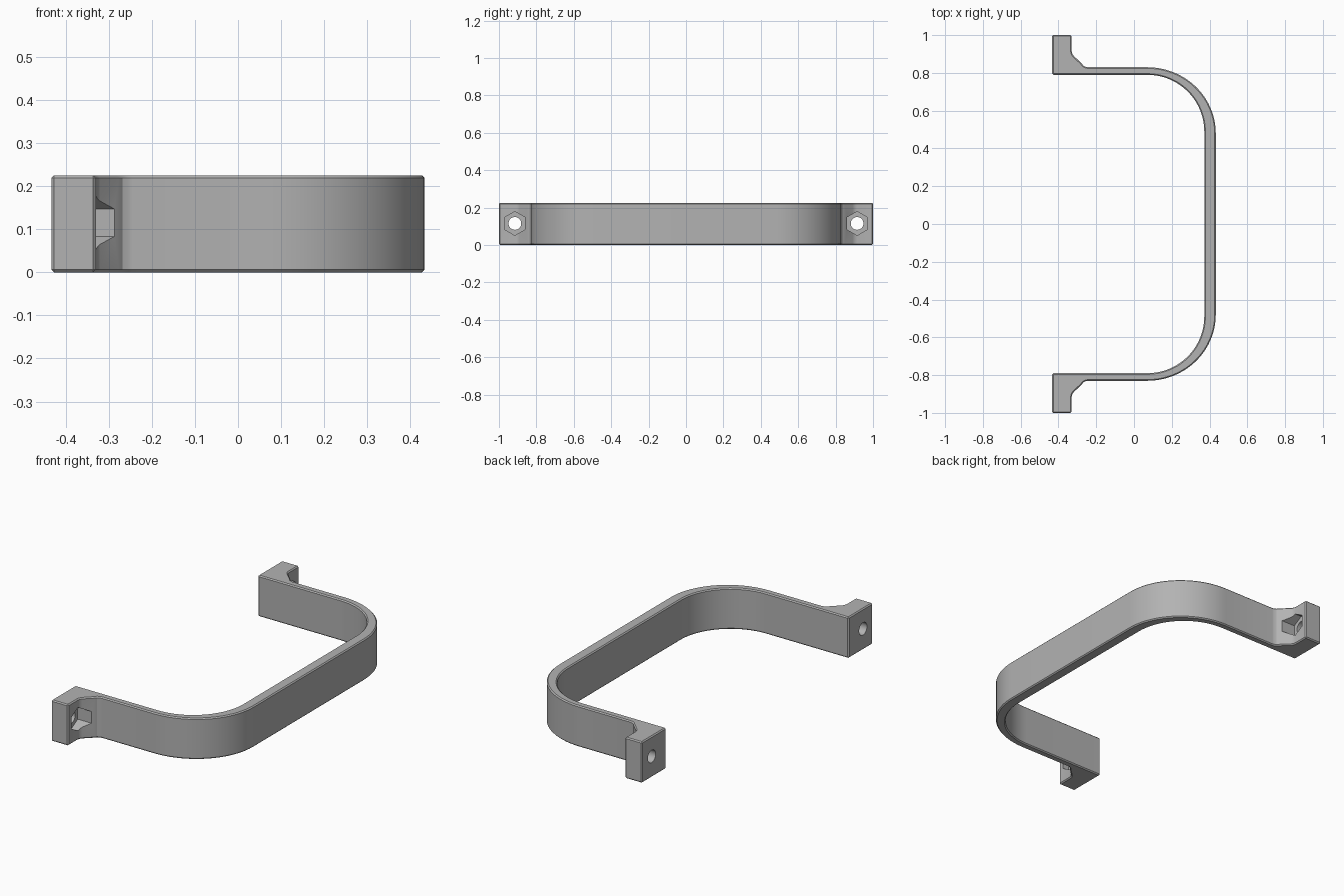
import bpy, bmesh, math
from mathutils import Matrix

cube = bpy.data.objects.get("Cube")
if cube:
    bpy.data.objects.remove(cube, do_unlink=True)

HEIGHT = 0.225
BOLT_Y, BOLT_Z = 0.915, 0.115

grey = bpy.data.materials.new("satin grey")
grey.use_nodes = True
colour = (0.45, 0.45, 0.45, 1)
grey.diffuse_color = colour
grey.node_tree.nodes["Principled BSDF"].inputs["Base Color"].default_value = colour


def arc(cx, cy, rx, ry, steps=20):
    """Quarter arc from the +y side round to the +x side."""
    angles = [math.pi / 2 * (1 - i / steps) for i in range(steps + 1)]
    return [(cx + rx * math.cos(a), cy + ry * math.sin(a)) for a in angles]


def make_object(name, bm):
    mesh = bpy.data.meshes.new(name)
    bmesh.ops.recalc_face_normals(bm, faces=bm.faces)
    bm.to_mesh(mesh)
    bm.free()
    mesh.materials.append(grey)
    obj = bpy.data.objects.new(name, mesh)
    bpy.context.collection.objects.link(obj)
    return obj


def cutter(name, sides, radius, x0, x1, y):
    """Prism along x, with a corner pointing up."""
    bm = bmesh.new()
    place = (Matrix.Translation(((x0 + x1) / 2, y, BOLT_Z))
             @ Matrix.Rotation(math.pi / 2, 4, 'Y')
             @ Matrix.Rotation(math.pi / 2, 4, 'Z'))
    # Turn the prism so that a corner lies on the vertical axis
    bmesh.ops.create_cone(bm, cap_ends=True, segments=sides, radius1=radius,
                          radius2=radius, depth=x1 - x0, matrix=place)
    top = max(bm.verts, key=lambda v: v.co.z).co.z
    if top < BOLT_Z + radius * 0.99:
        bmesh.ops.rotate(bm, verts=bm.verts, cent=(0, y, BOLT_Z),
                         matrix=Matrix.Rotation(math.pi / sides, 3, 'X'))
    obj = make_object(name, bm)
    obj.hide_render = True
    obj.hide_viewport = True
    return obj


# Half outline of the handle: foot, filleted gusset, arm and corner
outer = [(-0.433, 1.0), (-0.33, 1.0), (-0.33, 0.915), (-0.327, 0.902),
         (-0.32, 0.891), (-0.277, 0.85), (-0.268, 0.838), (-0.255, 0.832),
         (-0.245, 0.83)]
outer += arc(0.07, 0.48, 0.363, 0.35)
inner = [(-0.433, 0.79)] + arc(0.07, 0.49, 0.302, 0.30)


def mirrored(points):
    return [(x, -y) for x, y in reversed(points)]


# Handle body, extruded upward from the full outline
outline = outer + mirrored(outer) + mirrored(inner)[::-1] + inner[::-1]
bm = bmesh.new()
base = bm.faces.new([bm.verts.new((x, y, 0)) for x, y in outline])
extruded = bmesh.ops.extrude_face_region(bm, geom=[base], use_keep_orig=True)
bmesh.ops.translate(bm, vec=(0, 0, HEIGHT),
                    verts=[g for g in extruded["geom"]
                           if isinstance(g, bmesh.types.BMVert)])
handle = make_object("handle", bm)

# Small chamfer on every sharp edge
bevel = handle.modifiers.new("edge_chamfer", 'BEVEL')
bevel.width = 0.006
bevel.segments = 1
bevel.limit_method = 'ANGLE'
bevel.angle_limit = math.radians(50)

# Bolt hole and hexagonal nut pocket in each foot
for side, y in (("left", BOLT_Y), ("right", -BOLT_Y)):
    for name, sides, radius, x0, x1 in (("bolt_hole_cutter", 32, 0.034, -0.5, -0.2),
                                        ("nut_pocket_cutter", 6, 0.064, -0.37, -0.2)):
        cut = handle.modifiers.new(name, 'BOOLEAN')
        cut.operation = 'DIFFERENCE'
        cut.solver = 'EXACT'
        cut.object = cutter(side + "_" + name, sides, radius, x0, x1, y)

# Apply the cuts, then smooth the curved walls
bpy.context.view_layer.update()
evaluated = handle.evaluated_get(bpy.context.evaluated_depsgraph_get())
final = bpy.data.meshes.new_from_object(evaluated)
handle.modifiers.clear()
handle.data = final
for obj in [o for o in bpy.data.objects if "cutter" in o.name]:
    bpy.data.objects.remove(obj, do_unlink=True)

bpy.ops.object.select_all(action='DESELECT')
handle.select_set(True)
bpy.context.view_layer.objects.active = handle
bpy.ops.object.shade_smooth_by_angle(angle=math.radians(25))
